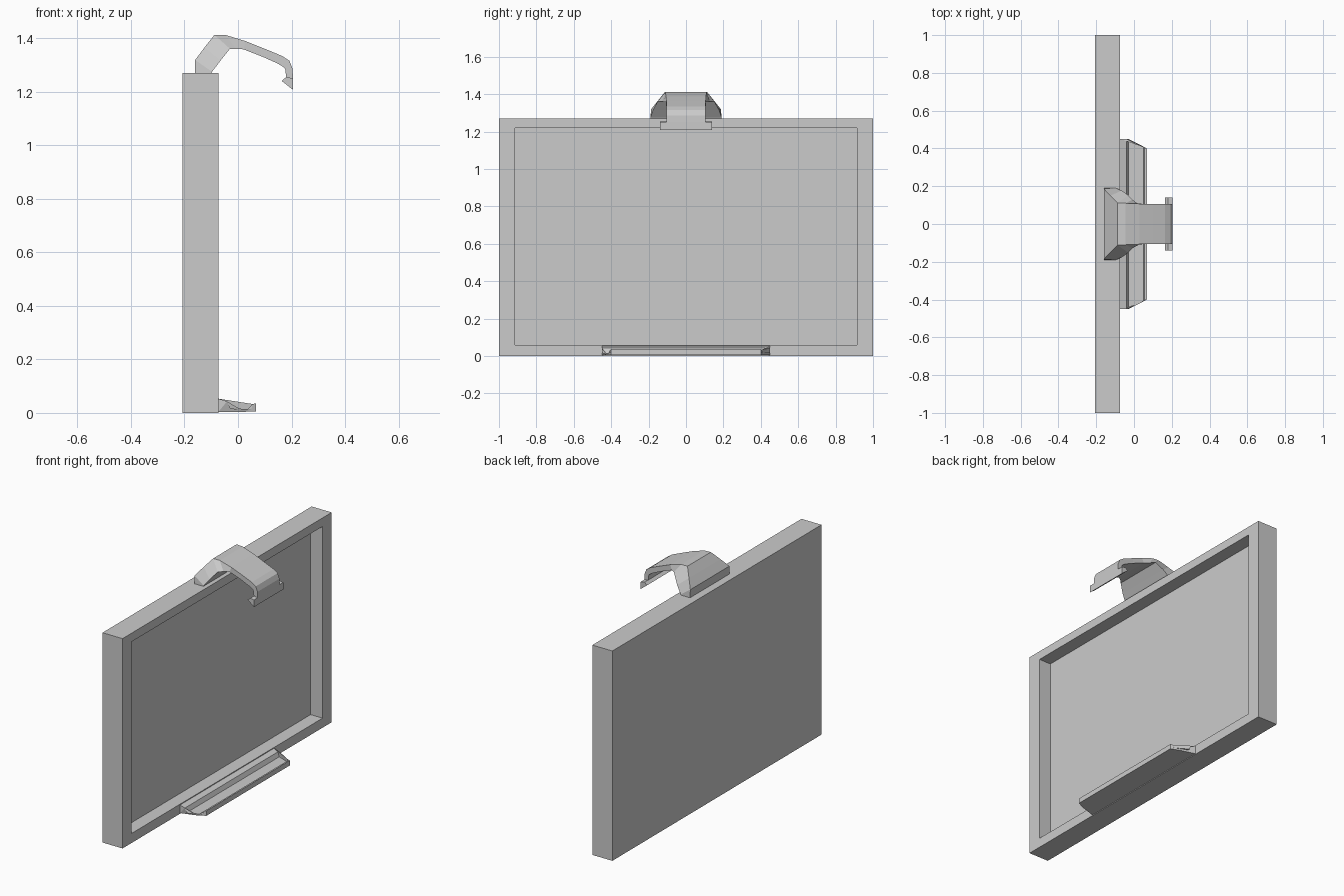
import bpy, bmesh

if "Cube" in bpy.data.objects:
    bpy.data.objects.remove(bpy.data.objects["Cube"])


def finish(name, bm):
    bmesh.ops.recalc_face_normals(bm, faces=bm.faces[:])
    mesh = bpy.data.meshes.new(name)
    bm.to_mesh(mesh)
    bm.free()
    obj = bpy.data.objects.new(name, mesh)
    bpy.context.collection.objects.link(obj)
    return obj


def prism(name, profile):
    """Mirror an (x, z, half_width) profile across y = 0 and close it."""
    bm = bmesh.new()
    left = [bm.verts.new((x, -w, z)) for x, z, w in profile]
    right = [bm.verts.new((x, w, z)) for x, z, w in profile]
    bm.faces.new(left)
    bm.faces.new(right)
    for i in range(len(profile)):
        j = (i + 1) % len(profile)
        bm.faces.new((left[i], left[j], right[j], right[i]))
    bmesh.ops.triangulate(bm, faces=[f for f in bm.faces if len(f.verts) > 4])
    return finish(name, bm)


def loft(name, stations):
    """Join four-sided sections, each given as outer and inner (x, z, half_width)."""
    bm = bmesh.new()
    rings = []
    for outer, inner in stations:
        (xo, zo, wo), (xi, zi, wi) = outer, inner
        rings.append([bm.verts.new(p) for p in
                      ((xo, -wo, zo), (xo, wo, zo), (xi, wi, zi), (xi, -wi, zi))])
    bm.faces.new(rings[0])
    bm.faces.new(rings[-1])
    for a, b in zip(rings, rings[1:]):
        for i in range(4):
            j = (i + 1) % 4
            bm.faces.new((a[i], a[j], b[j], b[i]))
    return finish(name, bm)


# Board: box whose front is inset into a frame and pushed back
bm = bmesh.new()
bmesh.ops.create_cube(bm, size=1)
for v in bm.verts:
    v.co = (-0.14 + v.co.x * 0.134, v.co.y * 2, 0.635 + v.co.z * 1.27)
front = max(bm.faces, key=lambda f: f.calc_center_median().x)
bmesh.ops.inset_region(bm, faces=[front], thickness=0.05)
for v in front.verts:
    v.co.y = 0.913 if v.co.y > 0 else -0.913
    v.co.z = 1.218 if v.co.z > 0.6 else 0.058
panel = bmesh.ops.extrude_discrete_faces(bm, faces=[front])["faces"][0]
for v in panel.verts:
    v.co.x -= 0.08
finish("board", bm)

# Pen tray with raised rear and front lip
prism("pen_tray", [
    (-0.073, 0.004, 0.45), (0.025, 0.004, 0.42), (0.068, 0.006, 0.40),
    (0.068, 0.036, 0.40), (0.055, 0.033, 0.405), (0.050, 0.014, 0.41),
    (-0.030, 0.017, 0.45), (-0.041, 0.043, 0.45), (-0.073, 0.053, 0.45)])

# Projector housing tapering into the overhanging arm
loft("projector_arm", [
    ((-0.160, 1.268, 0.190), (-0.100, 1.268, 0.190)),
    ((-0.160, 1.318, 0.187), (-0.097, 1.274, 0.190)),
    ((-0.125, 1.365, 0.150), (-0.065, 1.316, 0.177)),
    ((-0.088, 1.412, 0.112), (-0.030, 1.360, 0.152)),
    ((-0.045, 1.411, 0.110), (-0.008, 1.360, 0.128)),
    ((0.030, 1.388, 0.107), (0.020, 1.358, 0.108)),
    ((0.100, 1.360, 0.105), (0.092, 1.330, 0.105)),
    ((0.165, 1.333, 0.105), (0.150, 1.304, 0.105)),
    ((0.192, 1.315, 0.105), (0.172, 1.290, 0.105)),
    ((0.204, 1.285, 0.105), (0.177, 1.282, 0.105)),
    ((0.205, 1.250, 0.105), (0.180, 1.250, 0.105))])

# Wider hooked lens head at the tip
prism("lens_head", [
    (0.205, 1.250, 0.14), (0.205, 1.207, 0.14), (0.163, 1.240, 0.14),
    (0.180, 1.254, 0.14)])
